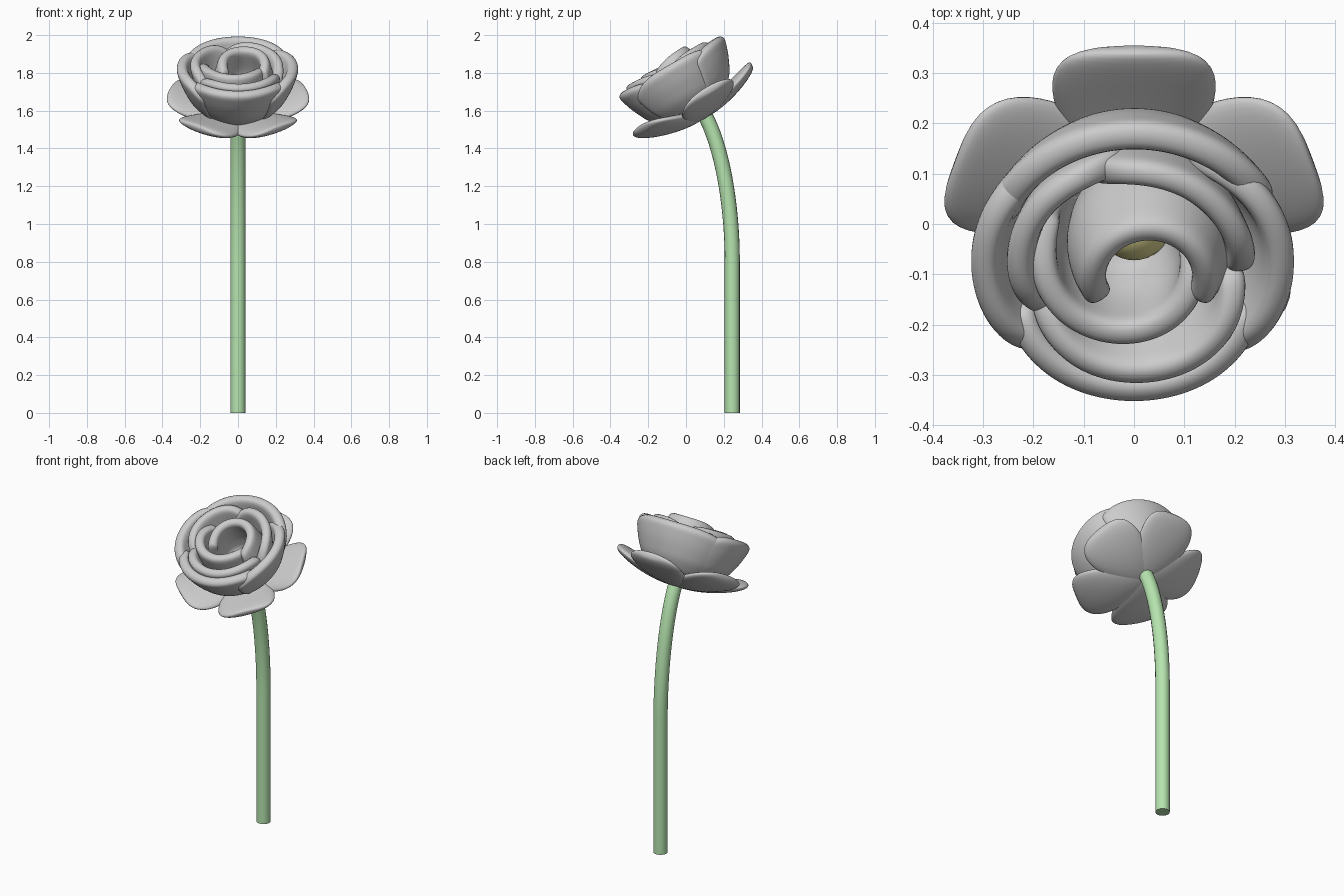
import bpy
from math import sin, cos, pi, radians, sqrt
from mathutils import Matrix

if "Cube" in bpy.data.objects:
    bpy.data.objects.remove(bpy.data.objects["Cube"])

# Tilted frame of the flower head
HEAD = Matrix.Translation((0, 0.085, 1.553)) @ Matrix.Rotation(radians(30), 4, 'X')


def colour(obj, name, rgb):
    mat = bpy.data.materials.new(name)
    mat.diffuse_color = (*rgb, 1)
    mat.use_nodes = True
    mat.node_tree.nodes["Principled BSDF"].inputs["Base Color"].default_value = mat.diffuse_color
    obj.data.materials.append(mat)


def sheet(name, rows, thickness):
    """Grid of points -> thick, round-edged, smooth petal."""
    n, m = len(rows), len(rows[0])
    faces = [(i * m + j, (i + 1) * m + j, (i + 1) * m + j + 1, i * m + j + 1)
             for i in range(n - 1) for j in range(m - 1)]
    mesh = bpy.data.meshes.new(name)
    mesh.from_pydata([p for r in rows for p in r], [], faces)
    mesh.polygons.foreach_set("use_smooth", [True] * len(faces))
    obj = bpy.data.objects.new(name, mesh)
    bpy.context.collection.objects.link(obj)
    obj.matrix_world = HEAD
    solid = obj.modifiers.new("thickness", 'SOLIDIFY')
    solid.thickness = thickness
    solid.offset = 0
    sub = obj.modifiers.new("smooth", 'SUBSURF')
    sub.levels = sub.render_levels = 2
    return obj


def along(profile, t):
    """Point at fraction t of a (radius, height) profile."""
    f = min(max(t, 0), 1) * (len(profile) - 1)
    k = min(int(f), len(profile) - 2)
    f -= k
    return [a + (b - a) * f for a, b in zip(profile[k], profile[k + 1])]


def wrapped_petal(name, profile, a0, a1, r0=1, rm=1, r1=1, cx=0, drop=0.2, thickness=0.056):
    """Upright petal wrapped round the head axis from angle a0 to a1."""
    cols = max(8, int((a1 - a0) / 10))
    rows = []
    for i in range(cols + 1):
        v = i / cols
        a = radians(a0 + (a1 - a0) * v)
        e = abs(2 * v - 1)
        k = rm + ((r0 if v < 0.5 else r1) - rm) * e * e
        top = 1 - drop * e ** 4
        col = []
        for j in range(9):
            r, w = along(profile, j / 8 * top)
            col.append((cx + r * k * cos(a), r * k * sin(a), w))
        rows.append(col)
    return sheet(name, rows, thickness)


def pillow_petal(name, angle):
    """Spreading petal: a sphere flattened, widened at the tip and bent up."""
    bpy.ops.mesh.primitive_uv_sphere_add(segments=40, ring_count=24, radius=1)
    obj = bpy.context.object
    obj.name = name
    for v in obj.data.vertices:
        # sphere poles become petal base and tip
        y, z, x = v.co
        rho = max(sqrt(max(1 - x * x, 0)), 1e-4)
        s = 0.172 + 0.202 * x
        half = rho ** 0.6 * (0.147 + 0.06 * x)
        t = max(s, 0) / 0.37
        height = 0.028 + 0.02 * t + 0.07 * t * t
        v.co = (s, y / rho * half, height + z / rho * 0.039 * rho ** 0.5)
    obj.matrix_world = HEAD @ Matrix.Rotation(angle, 4, 'Z')
    bpy.ops.object.shade_smooth()


# Stem: straight, then bending into the head
curve = bpy.data.curves.new("stem", 'CURVE')
curve.dimensions = '3D'
curve.bevel_depth = 0.04
curve.bevel_resolution = 6
curve.resolution_u = 16
curve.use_fill_caps = True
spline = curve.splines.new('BEZIER')
spline.bezier_points.add(2)
path = [((.245, 0), (.245, -.2), (.245, .25)),
        ((.245, .8), (.245, .55), (.245, 1.1)),
        ((.095, 1.585), (.19, 1.42), (.05, 1.66))]
for bp, (co, left, right) in zip(spline.bezier_points, path):
    bp.handle_left_type = bp.handle_right_type = 'FREE'
    bp.co, bp.handle_left, bp.handle_right = [(0, *p) for p in (co, left, right)]
stem = bpy.data.objects.new("stem", curve)
bpy.context.collection.objects.link(stem)
colour(stem, "green", (0.47, 0.78, 0.43))

# Five spreading petals under the head
for n in range(5):
    pillow_petal(f"lower_petal_{n + 1}", pi / 2 + n * 2 * pi / 5)

# Outer cup
outer = [(.05, .055), (.17, .095), (.228, .16), (.268, .245), (.297, .338)]
wrapped_petal("outer_petal_back", outer, 22, 165, 1.02, 1.0, 1.0, drop=.12, thickness=.062)
wrapped_petal("outer_petal_right", outer, -56, 62, 1.06, 1.01, .88, thickness=.06)
wrapped_petal("outer_petal_left", outer, 130, 234, .98, 1.03, 1.05, thickness=.06)
wrapped_petal("outer_petal_front", outer, -152, -28, .95, 1.02, .95, drop=.1, thickness=.06)

# Middle whorl
middle = [(.05, .07), (.16, .13), (.205, .22), (.235, .355)]
wrapped_petal("middle_petal_right", middle, -15, 118, 1.0, .92, .9)
wrapped_petal("middle_petal_left", middle, 95, 222, .94, 1.0, .97)
wrapped_petal("middle_petal_front", middle, 205, 350, .93, 1.07, .9, drop=.14)

# Inner curled petals
inner = [(.05, .08), (.13, .14), (.155, .24), (.15, .36)]
wrapped_petal("inner_petal_front", inner, 150, 375, 1.12, 1.0, .88, cx=-.02)
bud = [(.05, .08), (.12, .14), (.13, .24), (.095, .385)]
wrapped_petal("bud_petal", bud, -42, 222, 1.15, 1.0, 1.15, cx=.03, drop=.1)

# Yellow heart
bpy.ops.mesh.primitive_uv_sphere_add(segments=32, ring_count=16, radius=0.075)
heart = bpy.context.object
heart.name = "flower_heart"
heart.matrix_world = HEAD @ Matrix.Translation((0, -0.02, 0.13))
bpy.ops.object.shade_smooth()
colour(heart, "yellow", (0.75, 0.7, 0.3))
